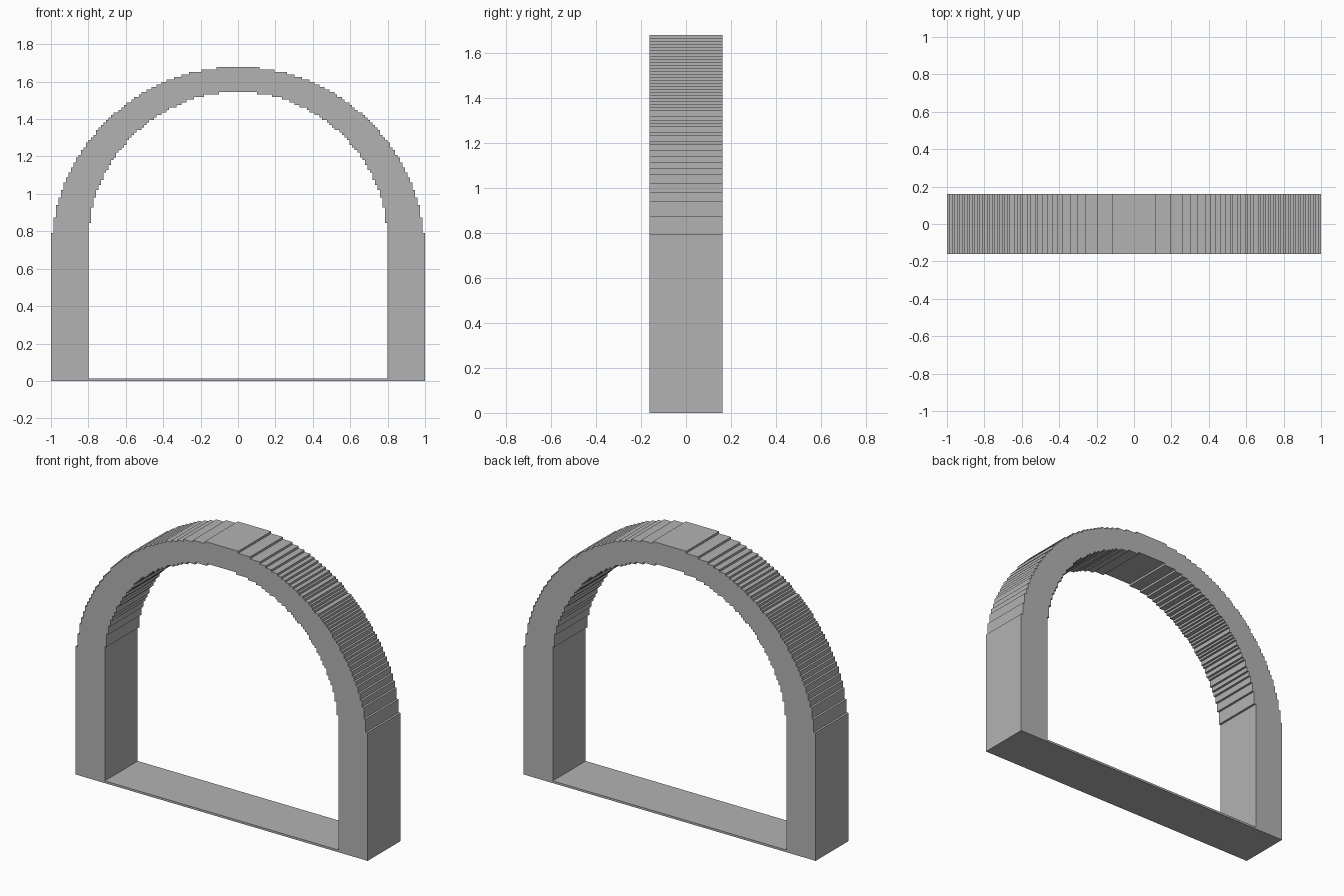
import bpy
import bmesh
import math

cube = bpy.data.objects.get("Cube")
if cube:
    bpy.data.objects.remove(cube, do_unlink=True)

STEP = 2 / 149          # size of one stair step
HALF_DEPTH = 12 * STEP

stone = bpy.data.materials.new("plain grey")
stone.use_nodes = True
grey = (0.45, 0.45, 0.45, 1)
stone.diffuse_color = grey
stone.node_tree.nodes["Principled BSDF"].inputs["Base Color"].default_value = grey


def stepped_side(radius, centre, base):
    """Right half of a stepped round arch, from base to crown, in steps."""
    points = [(radius, base)]
    for row in range(int(radius) + 1):
        width = math.floor(math.sqrt(radius ** 2 - row ** 2)) + 0.5
        if width != points[-1][0]:
            level = centre + row - 0.5
            points += [(points[-1][0], level), (width, level)]
    points.append((points[-1][0], centre + radius))
    return points


def full_arch(*args):
    side = stepped_side(*args)
    return side + [(-x, z) for x, z in reversed(side)]


def extrude_profile(name, profile):
    """Extrude a front outline through the depth of the arch."""
    bm = bmesh.new()
    face = bm.faces.new([bm.verts.new((x * STEP, -HALF_DEPTH, z * STEP))
                         for x, z in profile])
    result = bmesh.ops.extrude_face_region(bm, geom=[face], use_keep_orig=True)
    moved = [v for v in result["geom"] if isinstance(v, bmesh.types.BMVert)]
    bmesh.ops.translate(bm, verts=moved, vec=(0, 2 * HALF_DEPTH, 0))
    bmesh.ops.recalc_face_normals(bm, faces=bm.faces)
    mesh = bpy.data.meshes.new(name)
    bm.to_mesh(mesh)
    bm.free()
    mesh.materials.append(stone)
    obj = bpy.data.objects.new(name, mesh)
    bpy.context.collection.objects.link(obj)
    return obj


# Arch with two legs: outer outline, then the opening walked backwards
outer = full_arch(74.5, 50.5, 0)
inner = full_arch(59.5, 55.5, 0)
extrude_profile("stepped_arch", outer + inner[::-1])

# Thin sill between the legs
extrude_profile("floor_sill", [(-59.5, 0), (59.5, 0), (59.5, 1), (-59.5, 1)])
